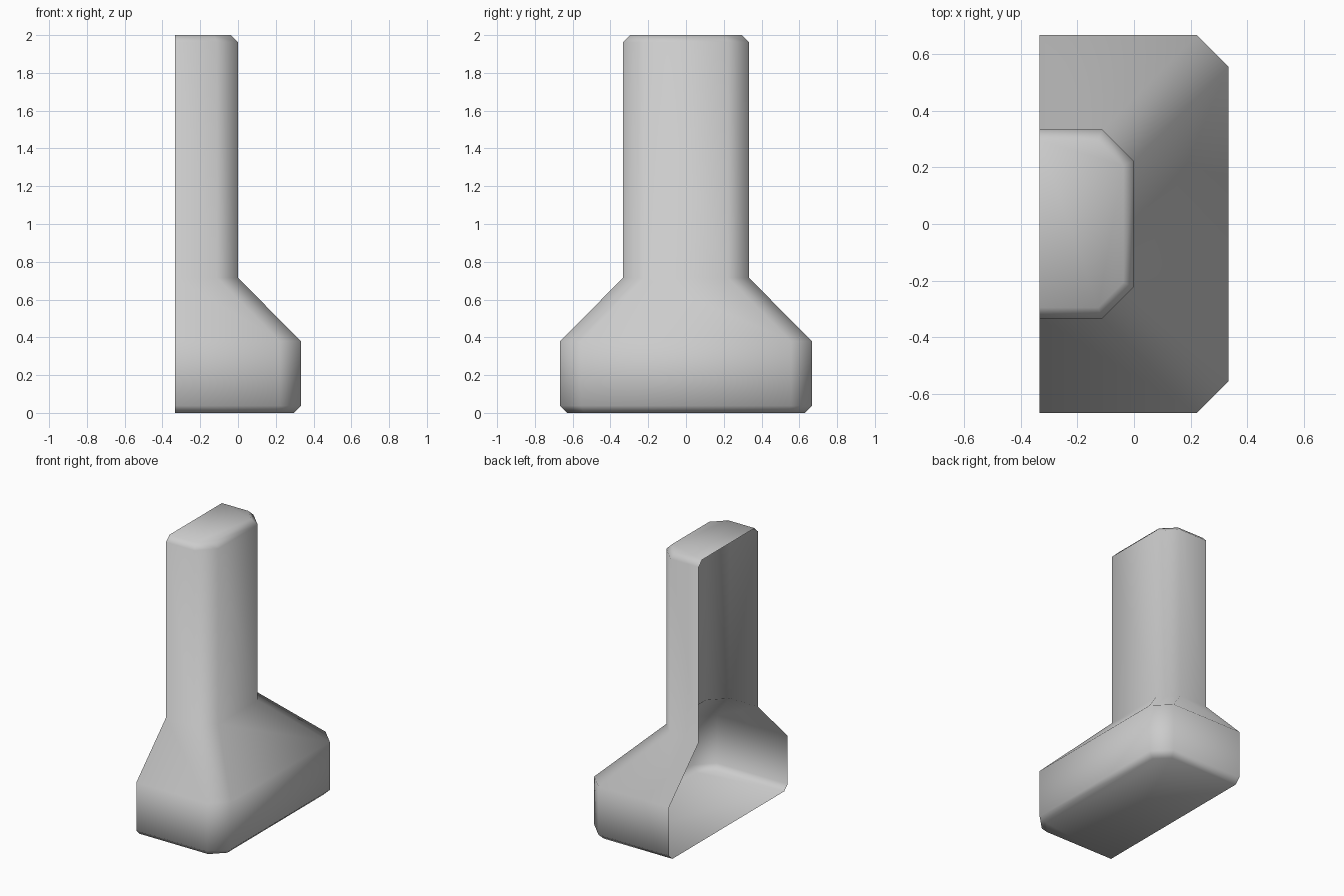
import bpy, bmesh

cube = bpy.data.objects.get("Cube")
if cube:
    bpy.data.objects.remove(cube, do_unlink=True)

OPEN_X = -0.333   # plane of the open side
CHAMFER = 0.111   # vertical corner cut
BEVEL = 0.038     # top and bottom edge cut


def ring(bm, x, y, z, inset=0.0):
    """Half octagon open towards -x, optionally inset evenly."""
    cut = CHAMFER - inset * 0.586
    x, y = x - inset, y - inset
    half = [(OPEN_X, y), (x - cut, y), (x, y - cut)]
    outline = half + [(px, -py) for px, py in reversed(half)]
    return [bm.verts.new((px, py, z)) for px, py in outline]


# Half shell: chamfered foot, sloped shoulder and upright stem
bm = bmesh.new()
rings = [
    ring(bm, 0.333, 0.667, 0.0, BEVEL),
    ring(bm, 0.333, 0.667, BEVEL),
    ring(bm, 0.333, 0.667, 0.38),
    ring(bm, 0.0, 0.333, 0.715),
    ring(bm, 0.0, 0.333, 2.0 - BEVEL),
    ring(bm, 0.0, 0.333, 2.0, BEVEL),
]
for low, high in zip(rings, rings[1:]):
    for i in range(len(low) - 1):
        bm.faces.new((low[i], high[i], high[i + 1], low[i + 1]))

# Closed floor and top
bm.faces.new(rings[0])
bm.faces.new(list(reversed(rings[-1])))
for face in bm.faces:
    face.smooth = True

mesh = bpy.data.meshes.new("stem_and_foot_shell")
bm.to_mesh(mesh)
bm.free()
shell = bpy.data.objects.new("stem_and_foot_shell", mesh)
bpy.context.collection.objects.link(shell)

# Plain grey
grey = bpy.data.materials.new("light_grey")
grey.use_nodes = True
colour = (0.6, 0.6, 0.6, 1.0)
grey.diffuse_color = colour
grey.node_tree.nodes["Principled BSDF"].inputs["Base Color"].default_value = colour
mesh.materials.append(grey)
